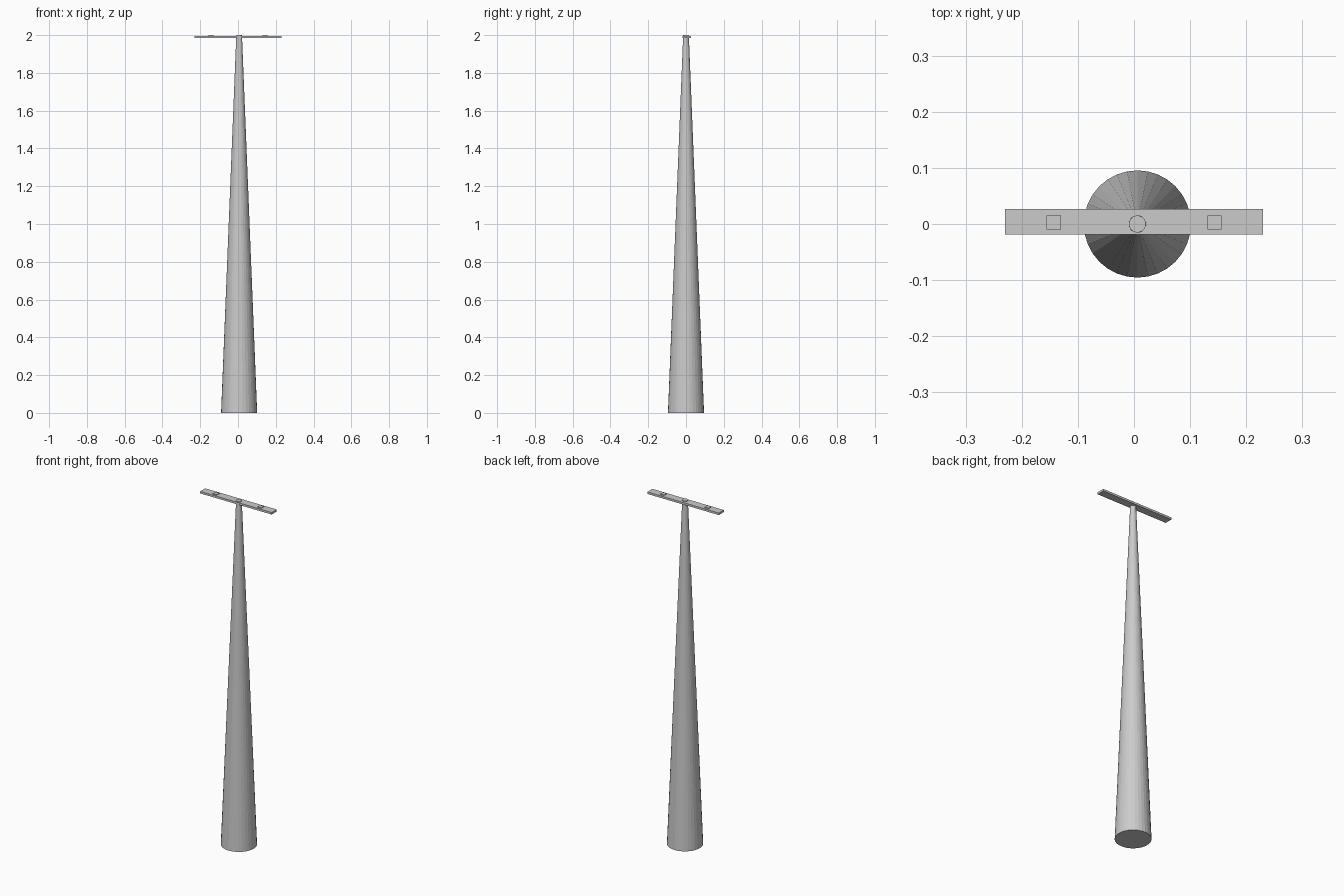
import bpy

if "Cube" in bpy.data.objects:
    bpy.data.objects.remove(bpy.data.objects["Cube"])

# One plain grey for the whole structure
grey = bpy.data.materials.new("light_grey")
grey.diffuse_color = (0.6, 0.6, 0.6, 1)
grey.use_nodes = True
grey.node_tree.nodes["Principled BSDF"].inputs["Base Color"].default_value = grey.diffuse_color


def finish(name):
    ob = bpy.context.object
    ob.name = name
    ob.data.materials.append(grey)
    return ob


def box(name, x, y, z):
    """Box spanning the given (min, max) ranges."""
    spans = (x, y, z)
    bpy.ops.mesh.primitive_cube_add(size=1, location=[(a + b) / 2 for a, b in spans])
    ob = finish(name)
    ob.scale = [b - a for a, b in spans]
    bpy.ops.object.transform_apply(location=False, rotation=False, scale=True)
    return ob


# Tall tapered pole, its tip passing through the crossbar
bpy.ops.mesh.primitive_cone_add(vertices=32, radius1=0.0955, radius2=0.015,
                                depth=2.0, location=(0.006, 0, 1.0))
finish("pole")

# Thin crossbar at the top
box("crossbar", (-0.23, 0.23), (-0.019, 0.027), (1.984, 1.996))

# Small square mounts on the crossbar
for side, x in (("left", (-0.156, -0.130)), ("right", (0.131, 0.156))):
    box(side + "_mount", x, (-0.010, 0.015), (1.986, 2.0))
